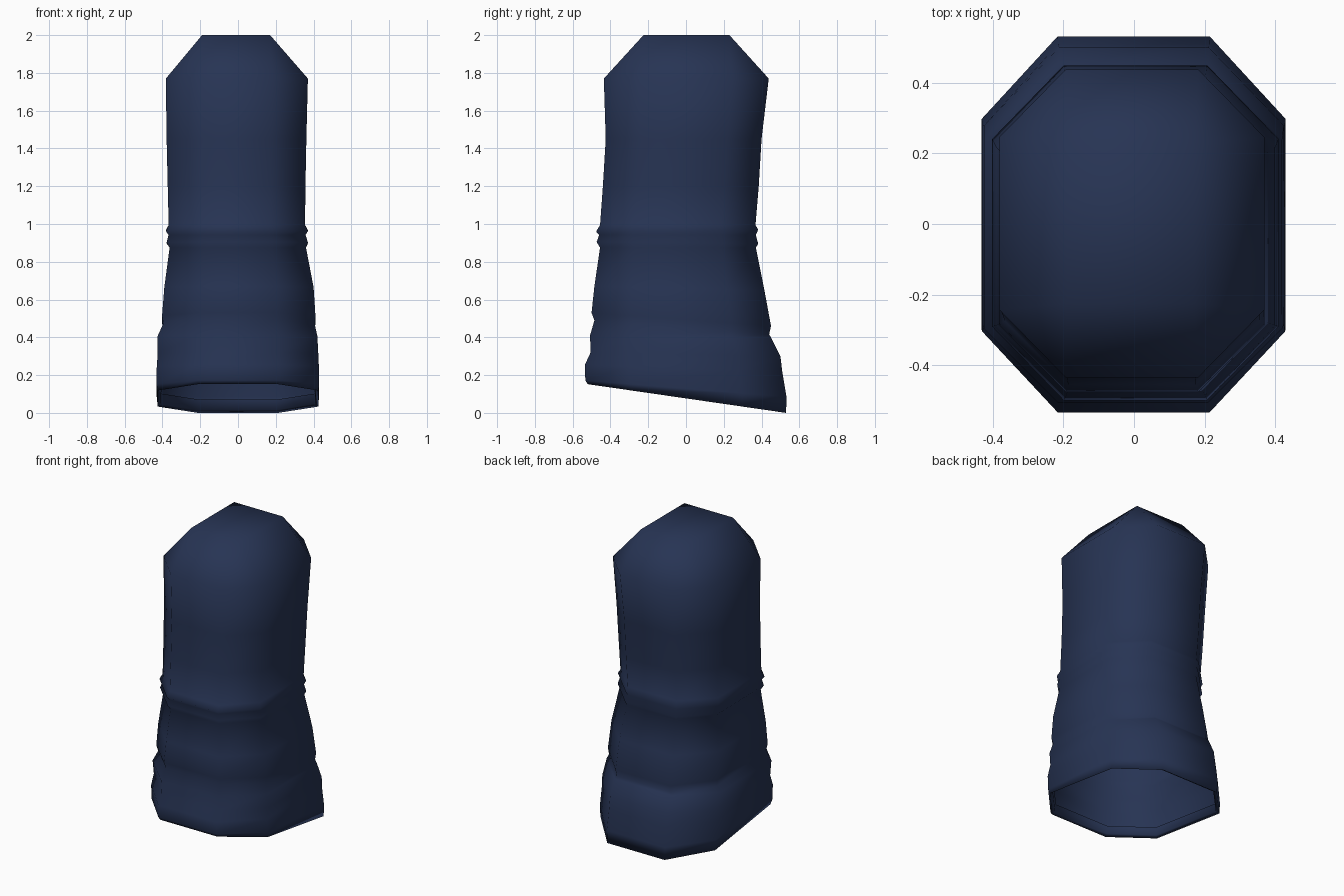
import bpy, bmesh

# One flat colour
navy = bpy.data.materials.new("navy cloth")
navy.diffuse_color = (0.020, 0.034, 0.088, 1)

bm = bmesh.new()


def ring(x0, x1, y0, y1, z_front, z_back):
    """Octagonal cross-section whose height slopes from front (-y) to back."""
    cx, cy, hx, hy = (x0 + x1) / 2, (y0 + y1) / 2, (x1 - x0) / 2, (y1 - y0) / 2
    out = []
    for u, v in ((-.5, -1), (.5, -1), (1, -.56), (1, .56),
                 (.5, 1), (-.5, 1), (-1, .56), (-1, -.56)):
        z = z_front + (z_back - z_front) * (v + 1) / 2
        out.append(bm.verts.new((cx + u * hx, cy + v * hy, z)))
    return out


# Sections from the inner hem lip, round the cuff edge, up to the shoulder
sections = [
    (-.405, .405, -.495, .50, .215, .07),    # inner lip
    (-.41, .41, -.50, .505, .165, .015),     # hem inside edge
    (-.425, .425, -.52, .53, .152, .0),      # hem outside edge
    (-.432, .43, -.533, .532, .172, .085),
    (-.43, .428, -.535, .51, .255, .215),    # hem fold
    (-.425, .425, -.505, .50, .32, .30),
    (-.425, .42, -.508, .45, .41, .40),
    (-.395, .405, -.485, .44, .49, .415),    # lower crease
    (-.402, .41, -.50, .45, .53, .46),
    (-.39, .40, -.485, .415, .67, .65),
    (-.362, .36, -.455, .37, .875, .875),    # elbow band
    (-.378, .37, -.473, .382, .905, .895),
    (-.368, .358, -.46, .37, .942, .942),
    (-.381, .37, -.476, .382, .96, .97),
    (-.367, .355, -.455, .368, .995, .995),
    (-.372, .357, -.44, .385, 1.2, 1.2),
    (-.378, .362, -.425, .40, 1.45, 1.45),
    (-.382, .37, -.435, .438, 1.77, 1.77),   # shoulder edge
]
rings = [ring(*s) for s in sections]
for a, b in zip(rings, rings[1:]):
    for i in range(8):
        j = (i + 1) % 8
        bm.faces.new((a[i], a[j], b[j], b[i]))

# Shoulder cap: four slopes, four corner triangles, flat top
r = rings[-1]
top = [bm.verts.new((x, y, 2)) for x, y in
       ((-.19, -.225), (.17, -.225), (.17, .23), (-.19, .23))]
bm.faces.new(top)
for k in range(4):
    n = (k + 1) % 4
    bm.faces.new((r[2 * k], r[2 * k + 1], top[n], top[k]))
    bm.faces.new((r[2 * k + 1], r[(2 * k + 2) % 8], top[n]))

for f in bm.faces:
    f.smooth = True
bmesh.ops.recalc_face_normals(bm, faces=bm.faces)

mesh = bpy.data.meshes.new("sleeve")
bm.to_mesh(mesh)
bm.free()
mesh.materials.append(navy)
sleeve = bpy.data.objects.new("sleeve", mesh)
bpy.context.collection.objects.link(sleeve)
